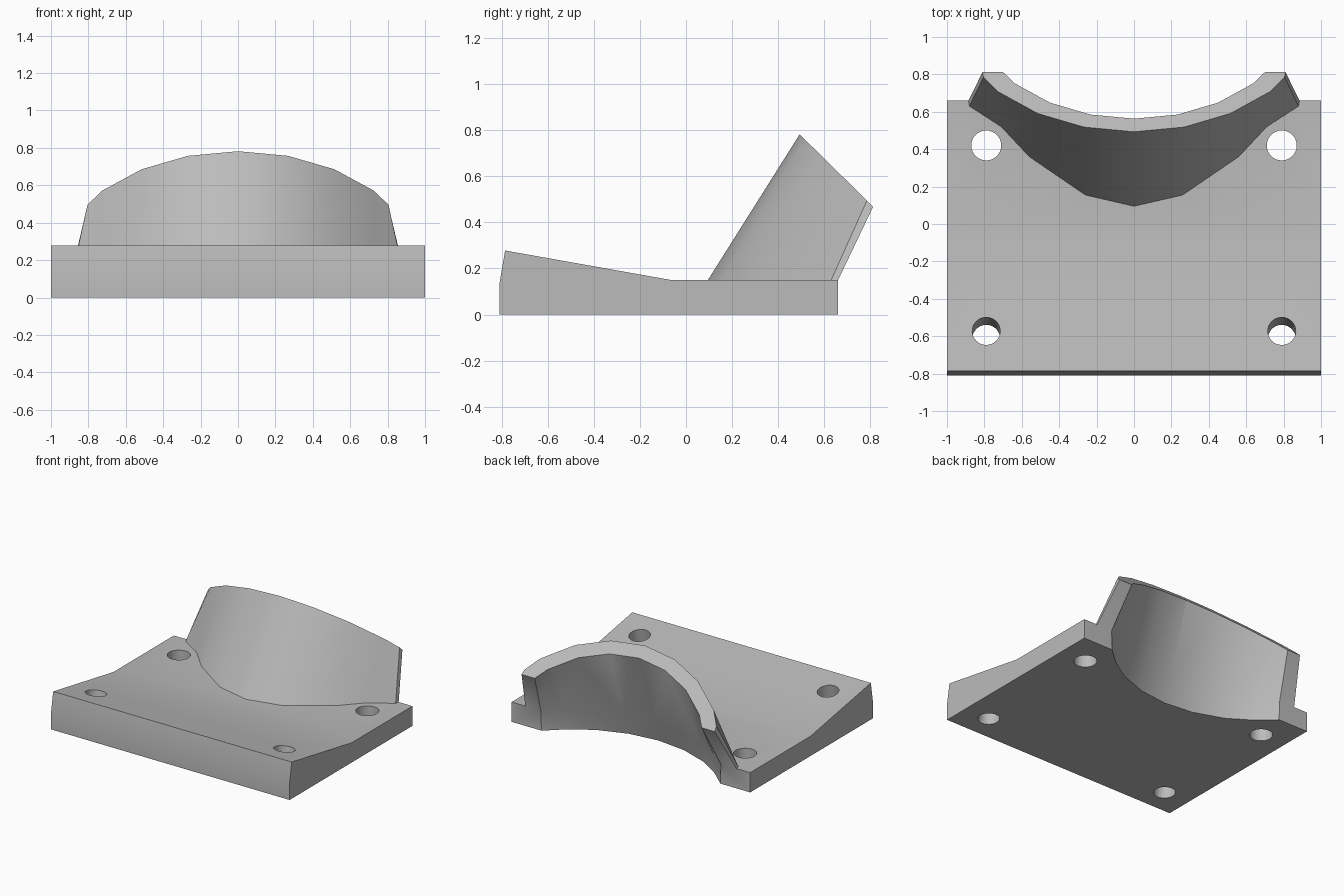
import bpy, bmesh, math
from mathutils import Vector

old = bpy.data.objects.get("Cube")
if old:
    bpy.data.objects.remove(old, do_unlink=True)

grey = bpy.data.materials.new("plain_grey")
grey.use_nodes = True
colour = (0.5, 0.5, 0.5, 1)
grey.diffuse_color = colour
grey.node_tree.nodes["Principled BSDF"].inputs["Base Color"].default_value = colour


def loft(name, rows):
    """Closed solid skinned through rows of equal point count, capped at both ends."""
    bm = bmesh.new()
    rings = [[bm.verts.new(p) for p in row] for row in rows]
    n = len(rows[0])
    for a, b in zip(rings, rings[1:]):
        for i in range(n):
            j = (i + 1) % n
            bm.faces.new((a[i], a[j], b[j], b[i]))
    bm.faces.new(rings[0][::-1])
    bm.faces.new(rings[-1])
    bmesh.ops.recalc_face_normals(bm, faces=bm.faces)
    mesh = bpy.data.meshes.new(name)
    bm.to_mesh(mesh)
    bm.free()
    mesh.materials.append(grey)
    obj = bpy.data.objects.new(name, mesh)
    bpy.context.collection.objects.link(obj)
    return obj


def mirrored(half):
    """Full outline from a half that starts on the centre line."""
    return [Vector((-p[0], p[1], p[2])) for p in half[:0:-1]] + [Vector(p) for p in half]


def combine(target, tool, operation):
    bpy.context.view_layer.objects.active = target
    mod = target.modifiers.new("combine", 'BOOLEAN')
    mod.operation, mod.object, mod.solver = operation, tool, 'EXACT'
    bpy.ops.object.modifier_apply(modifier=mod.name)
    bpy.data.objects.remove(tool, do_unlink=True)


def flat(points, z):
    return [(x, y, z) for x, y in points]


def on_rim(points):
    # the rim lies in one plane tilted by 45 degrees
    return [(x, y, 0.785 - (y - 0.49) * 0.984) for x, y in points]


# Base plate with raised front lip
profile = [(-.81, 0), (-.81, .13), (-.785, .278), (-.065, .15), (.66, .15), (.66, 0)]
body = loft("cradle_bracket", [[(x, y, z) for y, z in profile] for x in (-1, 1)])

# Leaning curved wall, solid at first
foot = [(0, .095), (.26, .155), (.56, .36), (.71, .52), (.88, .63), (.885, .66)]
rim = [(0, .493), (.267, .518), (.515, .591), (.728, .708), (.805, .785), (.81, .812)]
buried = [(x, min(y, .64)) for x, y in foot]
wall = loft("curved_wall", [mirrored(flat(buried, .06)),
                            mirrored(flat(foot, .15)),
                            mirrored(on_rim(rim))])
combine(body, wall, 'UNION')


# Hollow of the cradle
def extended(half):
    a, b = Vector(half[-2]), Vector(half[-1])
    return mirrored(half + [b + (b - a) * 0.5])


floor_arc = extended(flat([(0, .33), (.23, .357), (.45, .435), (.62, .543), (.75, .66)], 0))
middle_arc = extended(flat([(0, .38), (.235, .405), (.46, .48), (.64, .58), (.755, .66)], .15))
rim_arc = extended(on_rim([(0, .563), (.233, .585), (.45, .649), (.636, .751), (.70, .812)]))
below = [p + Vector((0, 0, -.1)) for p in floor_arc]
above = [r + (r - m) * 0.25 for m, r in zip(middle_arc, rim_arc)]
combine(body, loft("hollow", [below, floor_arc, middle_arc, rim_arc, above]), 'DIFFERENCE')

# Four screw holes, the front pair square to the sloping lip
for side in (-1, 1):
    for y, tilt, radius in ((.42, 0, .08), (-.594, -10, .075)):
        bpy.ops.mesh.primitive_cylinder_add(vertices=32, radius=radius, depth=.7,
                                            location=(side * .79, y, .12),
                                            rotation=(math.radians(tilt), 0, 0))
        hole = bpy.context.object
        hole.data.materials.append(grey)
        combine(body, hole, 'DIFFERENCE')

# Smooth the curved walls, keep crisp edges
bpy.ops.object.select_all(action='DESELECT')
body.select_set(True)
bpy.context.view_layer.objects.active = body
bpy.ops.object.shade_smooth_by_angle(angle=math.radians(28))
